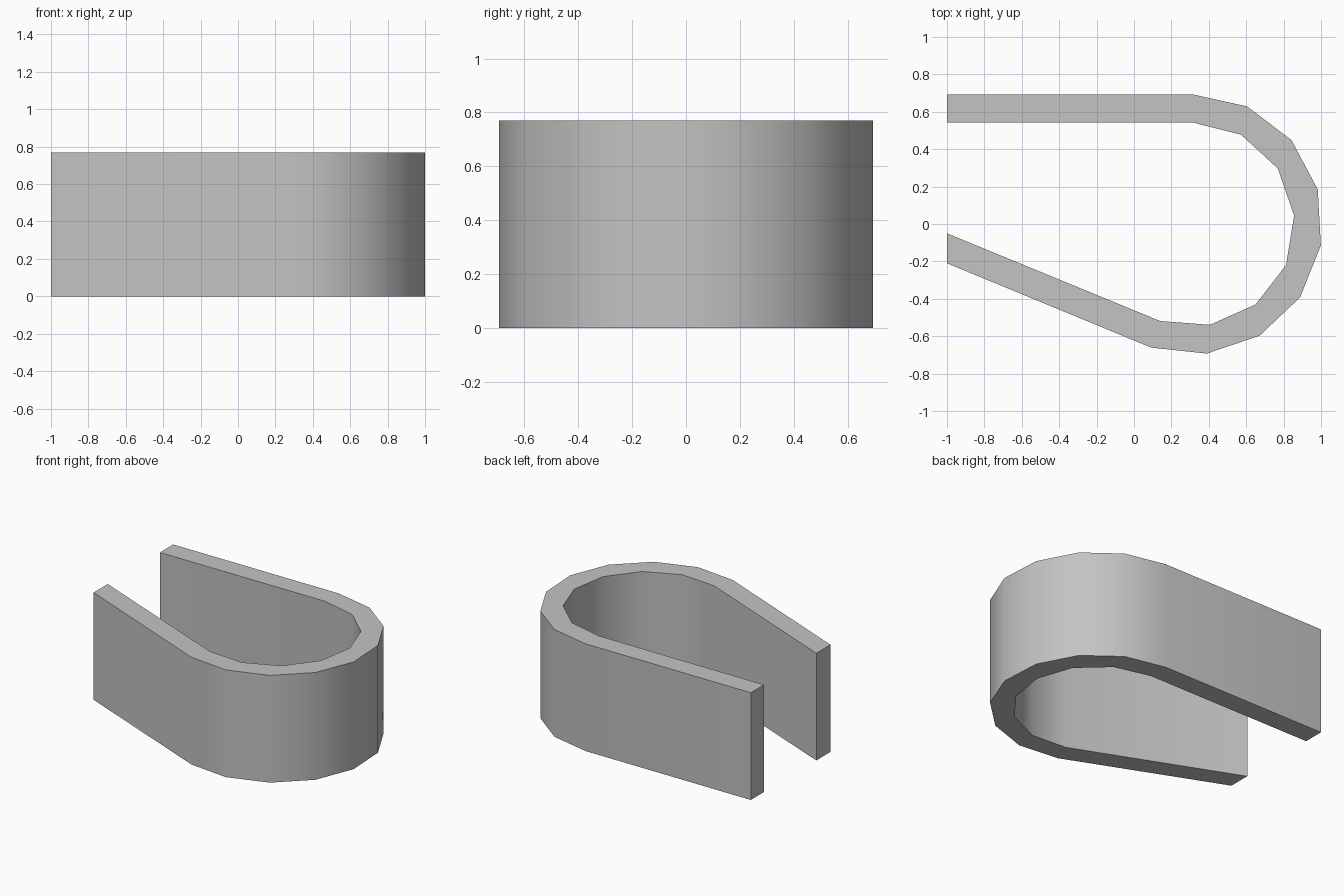
import bpy, bmesh
from math import radians, sin, cos

cube = bpy.data.objects.get("Cube")
if cube:
    bpy.data.objects.remove(cube, do_unlink=True)

HEIGHT = 0.77
CENTRE = (0.313, -0.002)
START, END = 90, -108.5


def bend(radius, segments):
    """Points along the rounded end, from the back leg to the front leg."""
    angles = [radians(START + (END - START) * i / segments) for i in range(segments + 1)]
    return [(CENTRE[0] + radius * cos(a), CENTRE[1] + radius * sin(a)) for a in angles]


# Outline: outer wall, front leg end, inner wall, back leg end
outer = [(-1, 0.693)] + bend(0.695, 8) + [(-1, -0.21)]
inner = [(-1, 0.543)] + bend(0.545, 7) + [(-1, -0.05)]
outline = outer + inner[::-1]

# Extrude the outline into a solid strip
bm = bmesh.new()
base = bm.faces.new([bm.verts.new((x, y, 0)) for x, y in outline])
top = bmesh.ops.extrude_face_region(bm, geom=[base], use_keep_orig=True)
bmesh.ops.translate(bm, vec=(0, 0, HEIGHT),
                    verts=[v for v in top["geom"] if isinstance(v, bmesh.types.BMVert)])
bmesh.ops.recalc_face_normals(bm, faces=bm.faces)
mesh = bpy.data.meshes.new("bent_clip")
bm.to_mesh(mesh)
bm.free()

clip = bpy.data.objects.new("bent_clip", mesh)
bpy.context.collection.objects.link(clip)

# Plain grey material
grey = bpy.data.materials.new("light_grey")
grey.use_nodes = True
colour = (0.55, 0.55, 0.55, 1)
grey.diffuse_color = colour
grey.node_tree.nodes["Principled BSDF"].inputs["Base Color"].default_value = colour
mesh.materials.append(grey)

# Smooth the bend, keep the rims and leg ends crisp
bpy.ops.object.select_all(action="DESELECT")
clip.select_set(True)
bpy.context.view_layer.objects.active = clip
bpy.ops.object.shade_smooth_by_angle(angle=radians(35))
